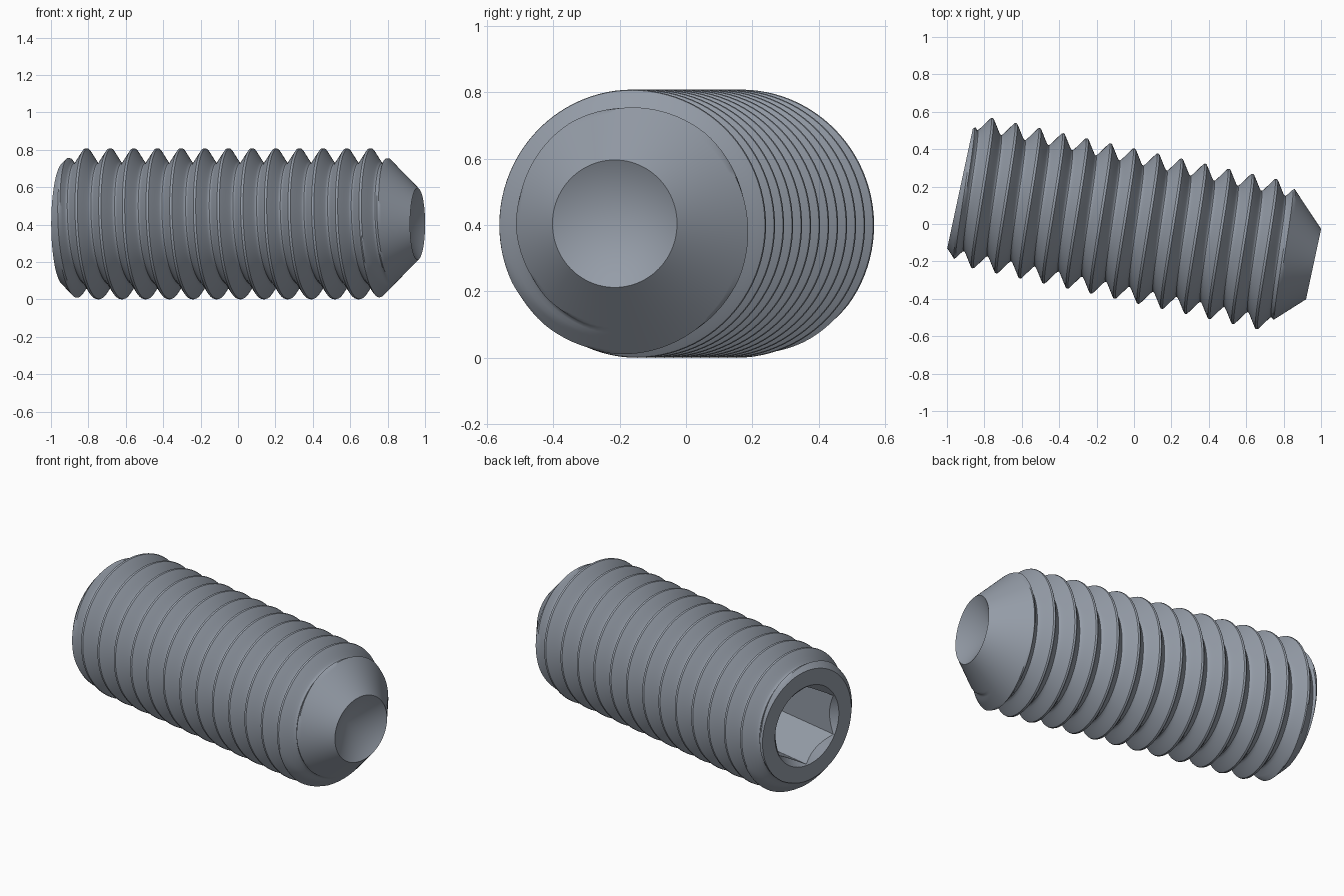
import bpy, bmesh, math
from mathutils import Matrix

cube = bpy.data.objects.get("Cube")
if cube:
    bpy.data.objects.remove(cube, do_unlink=True)

SEGMENTS = 96
PITCH = 0.1294
CREST = -0.859                 # axial position of a crest at angle zero
SOCKET_END, SOCKET_RIM = -0.949, 0.3275
CUP_END, CUP_RIM, CUP_DEPTH = 0.984, 0.192, 0.11
# half of the thread section: (fraction of pitch from crest, radius)
HALF = [(0, .404), (.05, .402), (.09, .395), (.17, .38), (.25, .3645),
        (.33, .349), (.40, .336), (.45, .328), (.5, .325)]
PHASES = [f for f, r in HALF] + [1 - f for f, r in HALF[-2:0:-1]]

steel = bpy.data.materials.new("blue_grey_steel")
steel.use_nodes = True
color = (0.30, 0.335, 0.39, 1)
steel.diffuse_color = color
steel.node_tree.nodes["Principled BSDF"].inputs["Base Color"].default_value = color


def make_object(name, bm):
    bmesh.ops.recalc_face_normals(bm, faces=bm.faces)
    mesh = bpy.data.meshes.new(name)
    bm.to_mesh(mesh)
    bm.free()
    mesh.materials.append(steel)
    obj = bpy.data.objects.new(name, mesh)
    bpy.context.collection.objects.link(obj)
    return obj


def on_axis(s, r, angle):
    return (s, r * math.cos(angle), r * math.sin(angle))


def thread_radius(s, angle):
    """Thread section, limited by the chamfers at both ends."""
    f = ((s - CREST) / PITCH - angle / math.tau) % 1
    f = min(f, 1 - f)
    r = HALF[-1][1]
    for (f0, r0), (f1, r1) in zip(HALF, HALF[1:]):
        if f0 <= f <= f1:
            r = r0 + (r1 - r0) * (f - f0) / (f1 - f0)
            break
    return min(r, SOCKET_RIM + s - SOCKET_END, CUP_RIM + 0.98 * (CUP_END - s))


def frustum(name, sides, s0, r0, s1, r1):
    bm = bmesh.new()
    angles = [math.pi / 2 + math.tau * i / sides for i in range(sides)]
    a = [bm.verts.new(on_axis(s0, r0, t)) for t in angles]
    b = [bm.verts.new(on_axis(s1, r1, t)) for t in angles]
    bm.faces.new(a)
    bm.faces.new(b)
    for i in range(sides):
        j = (i + 1) % sides
        bm.faces.new((a[i], a[j], b[j], b[i]))
    return make_object(name, bm)


# Threaded body: grid lines follow the helix and stop at the end planes
bm = bmesh.new()
columns = []
for i in range(SEGMENTS):
    angle = math.tau * i / SEGMENTS
    column = []
    for turn in range(-2, 17):
        for f in PHASES:
            s = CREST + PITCH * (turn + f + angle / math.tau)
            s = max(SOCKET_END, min(CUP_END, s))
            column.append(bm.verts.new(on_axis(s, thread_radius(s, angle), angle)))
    columns.append(column)
for i, column in enumerate(columns):
    following = columns[(i + 1) % SEGMENTS]
    shift = len(PHASES) if i == SEGMENTS - 1 else 0   # seam climbs one turn
    for q in range(len(column) - 1 - shift):
        bm.faces.new((column[q], column[q + 1],
                      following[q + 1 + shift], following[q + shift]))
bmesh.ops.remove_doubles(bm, verts=bm.verts, dist=0.00001)
bmesh.ops.delete(bm, geom=[v for v in bm.verts if not v.link_faces], context='VERTS')

# Flat socket end and conical cup point
for end in (SOCKET_END, CUP_END):
    rim = [e for e in bm.edges if e.is_boundary
           and all(abs(v.co.x - end) < 0.001 for v in e.verts)]
    cap = bmesh.ops.edgeloop_fill(bm, edges=rim)["faces"]
    if end == CUP_END:
        apex = bmesh.ops.poke(bm, faces=cap)["verts"][0]
        apex.co = (CUP_END - CUP_DEPTH, 0, 0)
screw = make_object("set_screw", bm)

# Hexagonal socket with a countersunk mouth
cutters = [
    frustum("hex_cutter", 6, SOCKET_END - 0.1, 0.23, SOCKET_END + 0.48, 0.23),
    frustum("mouth_cutter", 64, SOCKET_END - 0.02, 0.255, SOCKET_END + 0.1, 0.135),
]
bpy.context.view_layer.objects.active = screw
for cutter in cutters:
    cutter.hide_render = True
    mod = screw.modifiers.new("socket", 'BOOLEAN')
    mod.operation = 'DIFFERENCE'
    mod.solver = 'EXACT'
    mod.object = cutter
    bpy.ops.object.modifier_apply(modifier=mod.name)
for cutter in cutters:
    bpy.data.objects.remove(cutter, do_unlink=True)

# Lay the screw on the ground, turned slightly
screw.data.transform(Matrix.Translation((-0.002, -0.0084, 0.404))
                     @ Matrix.Rotation(math.radians(-12.1), 4, 'Z'))
bpy.ops.object.select_all(action='DESELECT')
screw.select_set(True)
bpy.ops.object.shade_smooth_by_angle(angle=math.radians(32))
